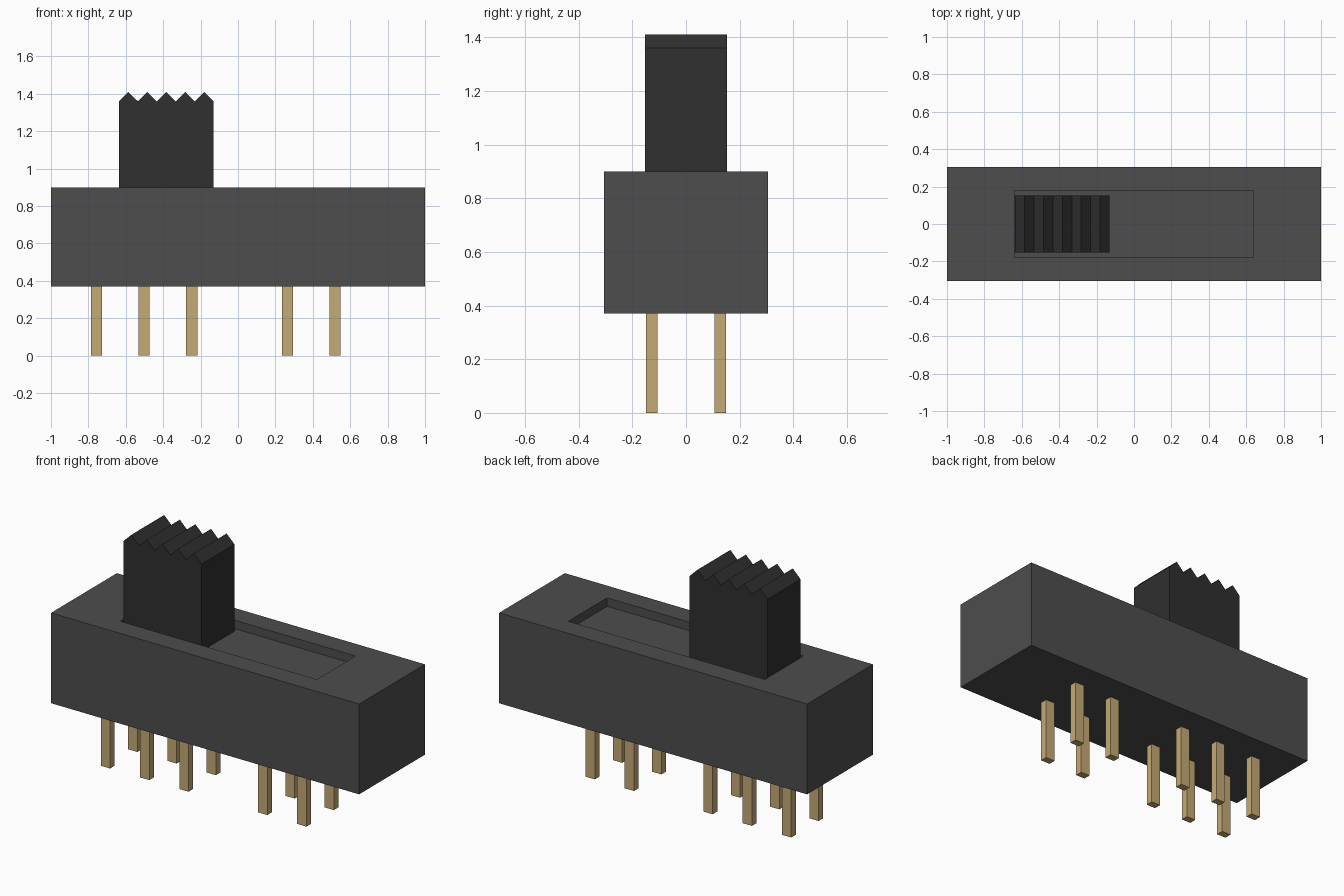
import bpy
import bmesh
from math import copysign
from mathutils import Matrix

cube = bpy.data.objects.get("Cube")
if cube:
    bpy.data.objects.remove(cube, do_unlink=True)


def material(name, rgb, rough=0.6):
    mat = bpy.data.materials.new(name)
    mat.use_nodes = True
    mat.diffuse_color = (*rgb, 1)
    bsdf = mat.node_tree.nodes["Principled BSDF"]
    bsdf.inputs["Base Color"].default_value = (*rgb, 1)
    bsdf.inputs["Roughness"].default_value = rough
    return mat


def finish(name, bm, mat):
    bmesh.ops.recalc_face_normals(bm, faces=bm.faces)
    mesh = bpy.data.meshes.new(name)
    bm.to_mesh(mesh)
    bm.free()
    mesh.materials.append(mat)
    obj = bpy.data.objects.new(name, mesh)
    bpy.context.collection.objects.link(obj)
    return obj


def box(size, centre):
    bm = bmesh.new()
    bmesh.ops.create_cube(bm, size=1, matrix=Matrix.Translation(centre) @ Matrix.Diagonal((*size, 1)))
    return bm


grey = material("dark grey housing", (0.075, 0.075, 0.075))
black = material("black plastic", (0.029, 0.029, 0.029))
brass = material("brass", (0.56, 0.40, 0.18))

BODY_BOTTOM, BODY_TOP = 0.37, 0.90
SLOT_X, SLOT_Y, SLOT_DEPTH = 0.638, 0.18, 0.05

# Housing with a shallow rectangular slot sunk into the top
bm = box((2, 0.61, BODY_TOP - BODY_BOTTOM), (0, 0, (BODY_TOP + BODY_BOTTOM) / 2))
top = max(bm.faces, key=lambda f: f.calc_center_median().z)
bmesh.ops.inset_region(bm, faces=[top], thickness=0.1)
for v in top.verts:
    v.co.x = copysign(SLOT_X, v.co.x)
    v.co.y = copysign(SLOT_Y, v.co.y)
floor = bmesh.ops.extrude_discrete_faces(bm, faces=[top])["faces"][0]
for v in floor.verts:
    v.co.z -= SLOT_DEPTH
finish("housing", bm, grey)

# Slider knob: a zigzag-topped profile extruded front to back
LEFT, RIGHT, TEETH, HALF_DEPTH = -0.637, -0.13, 5, 0.153
VALLEY, PEAK = 1.36, 1.41
step = (RIGHT - LEFT) / (2 * TEETH)
profile = [(RIGHT, BODY_TOP - SLOT_DEPTH), (LEFT, BODY_TOP - SLOT_DEPTH)]
profile += [(LEFT + i * step, PEAK if i % 2 else VALLEY) for i in range(2 * TEETH + 1)]
bm = bmesh.new()
side = bm.faces.new([bm.verts.new((x, -HALF_DEPTH, z)) for x, z in profile])
extruded = bmesh.ops.extrude_face_region(bm, geom=[side])["geom"]
bmesh.ops.translate(bm, vec=(0, 2 * HALF_DEPTH, 0),
                    verts=[g for g in extruded if isinstance(g, bmesh.types.BMVert)])
finish("slider_knob", bm, black)

# Two rows of pins, with one gap in the even spacing
for row, y in (("front", -0.127), ("back", 0.127)):
    for n, x in enumerate((-0.757, -0.502, -0.247, 0.264, 0.518), 1):
        finish(f"{row}_pin_{n}", box((0.06, 0.043, BODY_BOTTOM + 0.02),
                                     (x, y, (BODY_BOTTOM + 0.02) / 2)), brass)
